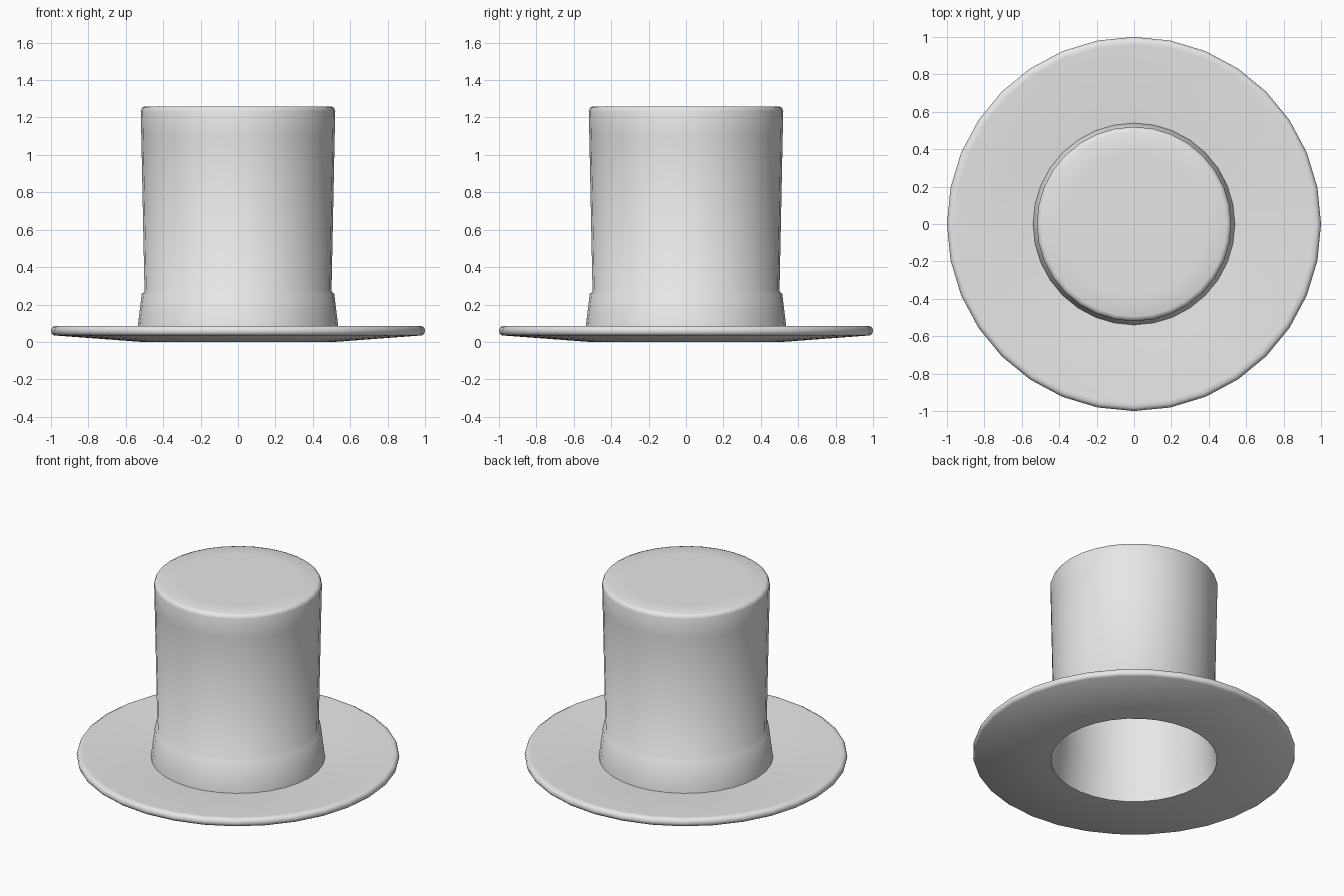
import bpy
import math
import bmesh

old = bpy.data.objects.get("Cube")
if old:
    bpy.data.objects.remove(old, do_unlink=True)

SIDES = 32

felt = bpy.data.materials.new("light grey felt")
felt.use_nodes = True
grey = (0.8, 0.8, 0.8, 1)
felt.diffuse_color = grey
felt.node_tree.nodes["Principled BSDF"].inputs["Base Color"].default_value = grey


def lathe(name, profile, closed=False):
    """Spin a (radius, height) profile around z; radius 0 ends become fan centres."""
    mesh = bpy.data.meshes.new(name)
    bm = bmesh.new()
    verts = [bm.verts.new((r, 0, z)) for r, z in profile]
    pairs = list(zip(verts, verts[1:]))
    if closed:
        pairs.append((verts[-1], verts[0]))
    edges = [bm.edges.new(p) for p in pairs]
    bmesh.ops.spin(bm, geom=verts + edges, cent=(0, 0, 0), axis=(0, 0, 1),
                   angle=math.tau, steps=SIDES, use_merge=False)
    bmesh.ops.remove_doubles(bm, verts=bm.verts, dist=0.0005)
    bmesh.ops.recalc_face_normals(bm, faces=bm.faces)
    bm.to_mesh(mesh)
    bm.free()
    mesh.materials.append(felt)
    obj = bpy.data.objects.new(name, mesh)
    bpy.context.collection.objects.link(obj)
    bpy.ops.object.select_all(action='DESELECT')
    obj.select_set(True)
    bpy.context.view_layer.objects.active = obj
    bpy.ops.object.shade_smooth_by_angle(angle=math.radians(50))
    return obj


# Brim: shallow dish, rounded outer edge, open in the middle
lathe("brim", [
    (0.515, 0.0), (0.985, 0.035), (0.997, 0.045), (1.0, 0.06),
    (0.995, 0.077), (0.98, 0.086), (0.96, 0.086), (0.515, 0.05),
], closed=True)

# Crown: flared hat band, slightly widening wall, rounded flat top, hollow inside
lathe("crown", [
    (0.0, 1.26), (0.38, 1.26), (0.495, 1.26), (0.513, 1.253), (0.52, 1.235),
    (0.517, 1.1), (0.5, 0.27), (0.515, 0.255), (0.54, 0.05),
    (0.515, 0.045), (0.49, 0.26), (0.505, 1.235), (0.0, 1.24),
])
